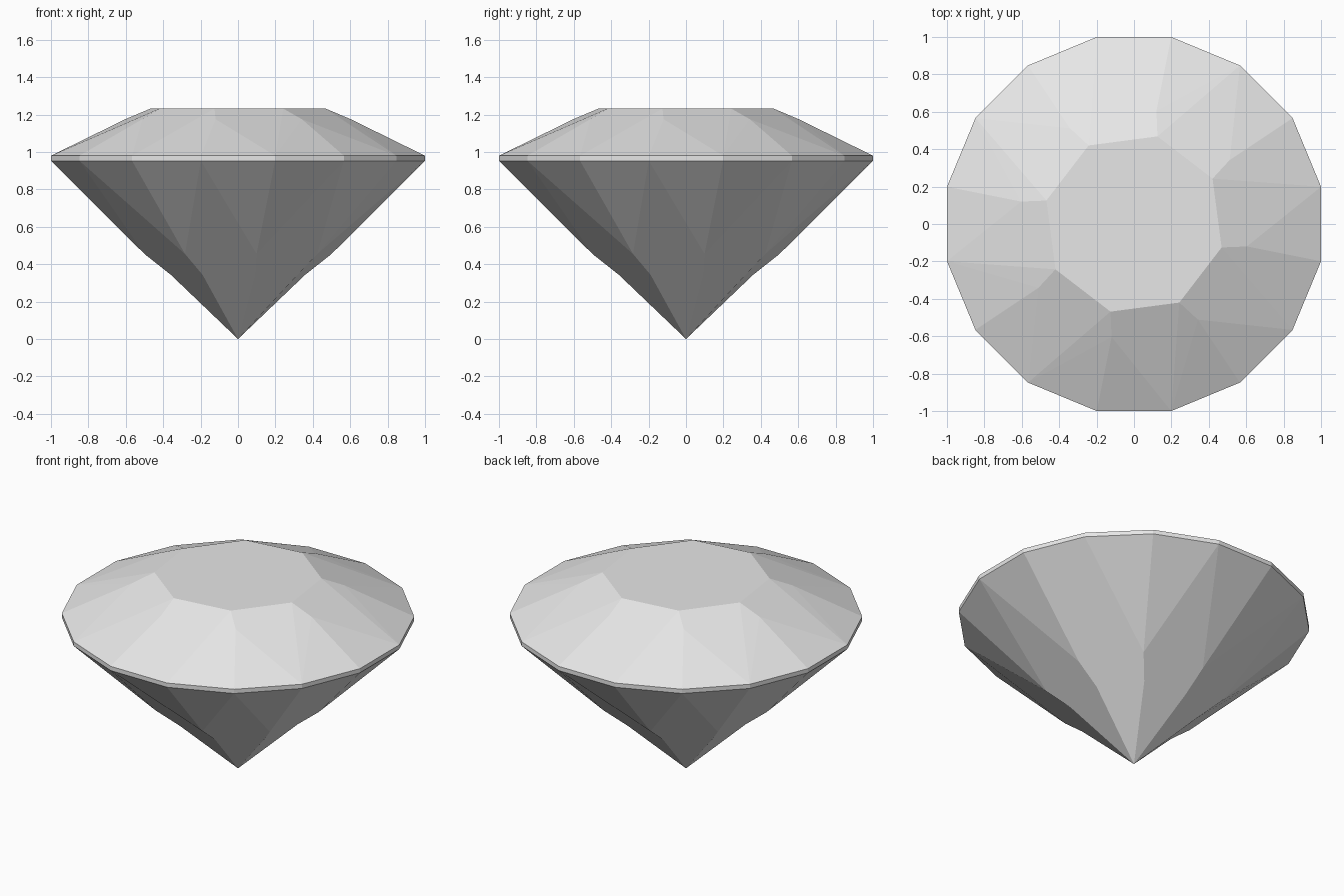
import bpy
import bmesh
from math import sin, cos, radians

cube = bpy.data.objects.get("Cube")
if cube:
    bpy.data.objects.remove(cube)

# Stone colour
stone = bpy.data.materials.new("pale_grey_stone")
stone.use_nodes = True
grey = (0.8, 0.8, 0.8, 1)
stone.diffuse_color = grey
stone.node_tree.nodes["Principled BSDF"].inputs["Base Color"].default_value = grey

bm = bmesh.new()


def ring(count, radius, z, start):
    """Evenly spaced vertices around the z axis, start angle in degrees."""
    angles = [radians(start + 360 * i / count) for i in range(count)]
    return [bm.verts.new((radius * cos(a), radius * sin(a), z)) for a in angles]


# Rings from the point up to the table
tip = bm.verts.new((0, 0, 0))
inner = ring(8, 0.37, 0.343, 14.25)
lower = ring(8, 0.51, 0.455, 11.25)
girdle_low = ring(16, 1.0196, 0.953, 11.25)
girdle_top = ring(16, 1.0196, 0.98, 11.25)
upper = ring(8, 0.615, 1.175, 33.75)
table = ring(8, 0.485, 1.232, 30)

for i in range(8):
    n = (i + 1) % 8
    a, b, c = 2 * i, 2 * i + 1, (2 * i + 2) % 16
    # Pavilion: long facet to the point and the two girdle triangles
    bm.faces.new((tip, inner[n], lower[n], girdle_low[b], lower[i], inner[i]))
    bm.faces.new((lower[i], girdle_low[b], girdle_low[a]))
    bm.faces.new((lower[i], girdle_low[a], girdle_low[a - 1]))
    # Girdle band
    for j, k in ((a, b), (b, c)):
        bm.faces.new((girdle_low[j], girdle_low[k], girdle_top[k], girdle_top[j]))
    # Crown: girdle triangles and the facets meeting the table
    bm.faces.new((upper[i], girdle_top[a], girdle_top[b]))
    bm.faces.new((upper[i], girdle_top[b], girdle_top[c]))
    bm.faces.new((table[i], girdle_top[a], upper[i]))
    bm.faces.new((table[i], upper[i], girdle_top[c], table[n]))
bm.faces.new(table)
bmesh.ops.recalc_face_normals(bm, faces=bm.faces)

mesh = bpy.data.meshes.new("cut_gemstone")
bm.to_mesh(mesh)
bm.free()
mesh.materials.append(stone)
bpy.context.collection.objects.link(bpy.data.objects.new("cut_gemstone", mesh))
